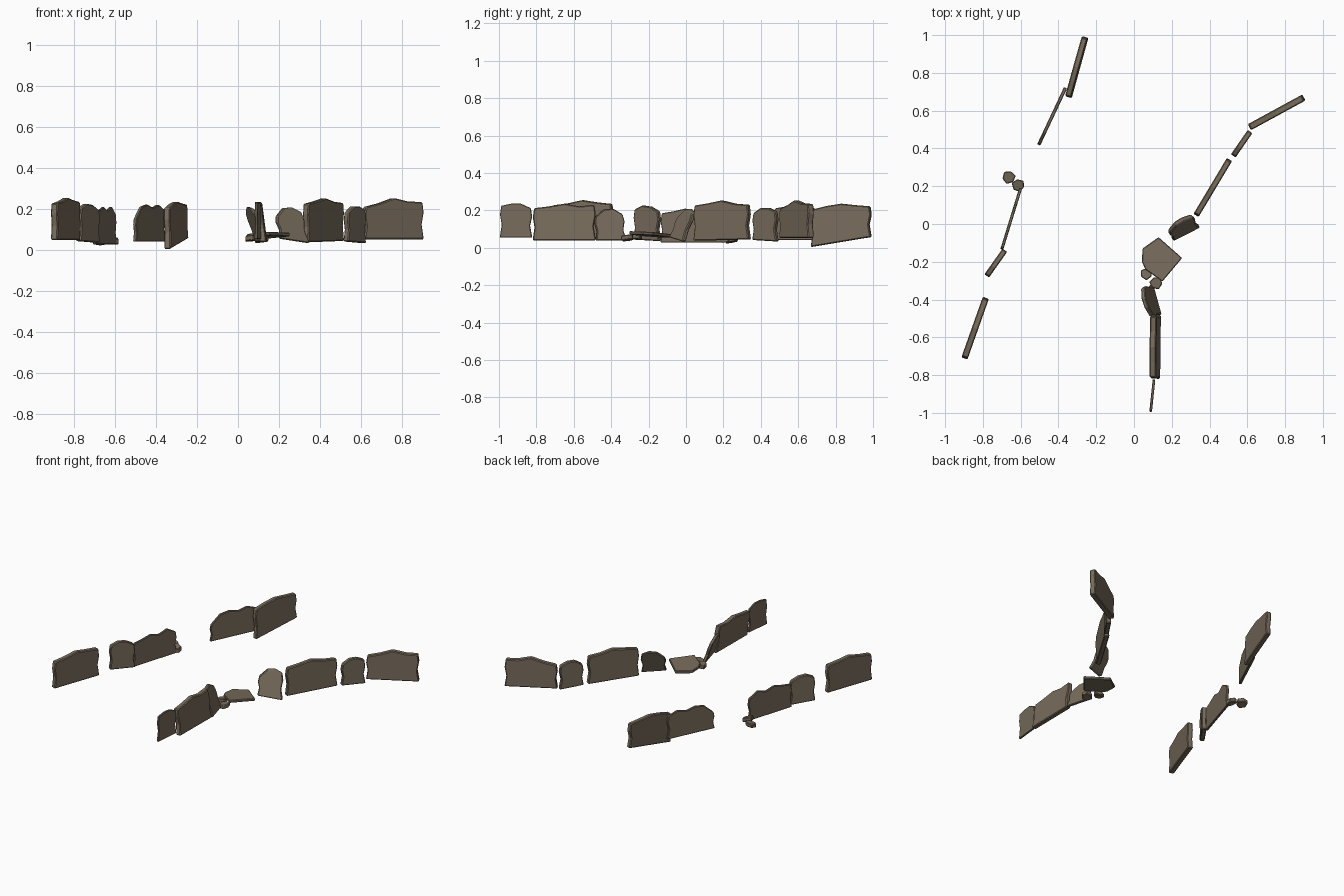
import bpy, bmesh, math
from mathutils import Vector

if "Cube" in bpy.data.objects:
    bpy.data.objects.remove(bpy.data.objects["Cube"])

stone = bpy.data.materials.new("brown stone")
stone.diffuse_color = (0.185, 0.148, 0.105, 1)
stone.use_nodes = True
stone.node_tree.nodes["Principled BSDF"].inputs["Base Color"].default_value = stone.diffuse_color


def finish(name, front, back, bevel):
    """Close two matching outlines into a chamfered solid."""
    bm = bmesh.new()
    a = [bm.verts.new(p) for p in front]
    b = [bm.verts.new(p) for p in back]
    bm.faces.new(a)
    bm.faces.new(b[::-1])
    n = len(a)
    for i in range(n):
        bm.faces.new((a[i], b[i], b[(i + 1) % n], a[(i + 1) % n]))
    bmesh.ops.recalc_face_normals(bm, faces=bm.faces)
    me = bpy.data.meshes.new(name)
    bm.to_mesh(me)
    bm.free()
    ob = bpy.data.objects.new(name, me)
    bpy.context.collection.objects.link(ob)
    me.materials.append(stone)
    mod = ob.modifiers.new("worn edges", 'BEVEL')
    mod.width = bevel
    mod.segments = 1
    return ob


def slab(name, p0, p1, thick, bottom, tops, lean=0.0):
    """Upright slab from p0 to p1: waisted ends, uneven top, lean = sideways shift of the top."""
    p0, p1 = Vector((*p0, 0)), Vector((*p1, 0))
    u = (p1 - p0).normalized()
    length = (p1 - p0).length
    side = Vector((-u.y, u.x, 0))
    zl, zr = bottom
    n = len(tops) - 1
    outline = [(0, zl), (length, zr),
               (length - 0.012, zr + (tops[-1] - zr) * 0.4),
               (length - 0.001, zr + (tops[-1] - zr) * 0.72)]
    inset = 0.008
    outline += [(inset + (length - 2 * inset) * i / n, tops[i]) for i in range(n, -1, -1)]
    outline += [(0.001, zl + (tops[0] - zl) * 0.72), (0.010, zl + (tops[0] - zl) * 0.4)]
    top, low = max(tops), min(bottom)

    def place(s, z, off):
        return p0 + u * s + side * (off + lean * (z - low) / (top - low)) + Vector((0, 0, z))
    finish(name, [place(s, z, thick / 2) for s, z in outline],
           [place(s, z, -thick / 2) for s, z in outline], min(0.005, thick * 0.2))


def plate(name, pts, z, thick, tilt=(0, 0)):
    """Fallen flat piece from a plan outline, tilted along x and y."""
    cx = sum(p[0] for p in pts) / len(pts)
    cy = sum(p[1] for p in pts) / len(pts)

    def h(p):
        return z + (p[0] - cx) * tilt[0] + (p[1] - cy) * tilt[1]
    finish(name, [(p[0], p[1], h(p)) for p in pts],
           [(p[0], p[1], h(p) + thick) for p in pts], 0.004)


def rubble(name, x, y, z, r, thick, turn, tilt):
    pts = [(x + r * k * math.cos(turn + i * math.tau / 6),
            y + r * k * math.sin(turn + i * math.tau / 6))
           for i, k in enumerate((1, 0.9, 1.05, 0.95, 1, 0.88))]
    plate(name, pts, z, thick, tilt)


# left wall, back to front
slab("left_slab_1", (-0.345, 0.67), (-0.255, 0.99), 0.032, (0.005, 0.058),
     (0.205, 0.224, 0.236, 0.228, 0.222), 0.006)
slab("left_slab_2", (-0.505, 0.418), (-0.362, 0.722), 0.018, (0.042, 0.042),
     (0.155, 0.212, 0.222, 0.206, 0.222, 0.198))
slab("left_slab_3", (-0.70, -0.135), (-0.60, 0.19), 0.016, (0.028, 0.028),
     (0.185, 0.195, 0.21, 0.192, 0.212, 0.175))
slab("left_slab_4", (-0.78, -0.275), (-0.683, -0.138), 0.03, (0.044, 0.036),
     (0.205, 0.226, 0.22, 0.195))
slab("left_slab_5", (-0.898, -0.712), (-0.784, -0.39), 0.034, (0.05, 0.05),
     (0.228, 0.238, 0.255, 0.243, 0.235))

# right wall, back to front
slab("right_slab_1", (0.61, 0.512), (0.9, 0.67), 0.036, (0.053, 0.053),
     (0.21, 0.228, 0.254, 0.237, 0.235))
slab("right_slab_2", (0.525, 0.36), (0.615, 0.49), 0.03, (0.042, 0.034),
     (0.185, 0.214, 0.214, 0.195))
slab("right_slab_3", (0.328, 0.045), (0.506, 0.342), 0.032, (0.038, 0.045),
     (0.226, 0.238, 0.253, 0.236, 0.23))
slab("right_slab_4_leaning", (0.208, -0.09), (0.345, -0.01), 0.024, (0.056, 0.034),
     (0.165, 0.205, 0.208, 0.185), 0.075)
slab("right_slab_5_leaning", (0.137, -0.482), (0.092, -0.32), 0.022, (0.04, 0.04),
     (0.165, 0.205, 0.21, 0.18), 0.06)
slab("right_slab_6", (0.122, -0.82), (0.126, -0.482), 0.034, (0.04, 0.04),
     (0.212, 0.222, 0.236, 0.222, 0.23), 0.026)
slab("right_slab_7", (0.088, -0.995), (0.106, -0.822), 0.014, (0.055, 0.055),
     (0.225, 0.236, 0.236, 0.212))

# fallen slab and loose rubble
plate("fallen_slab", [(0.13, -0.07), (0.255, -0.18), (0.15, -0.305), (0.06, -0.24),
                      (0.042, -0.2), (0.045, -0.13)], 0.062, 0.018, (0.04, -0.07))
rubble("right_rubble_1", 0.066, -0.264, 0.045, 0.034, 0.026, 0.5, (0.1, -0.1))
rubble("right_rubble_2", 0.118, -0.312, 0.04, 0.036, 0.026, 0.9, (0.15, 0.1))
rubble("left_rubble_1", -0.662, 0.247, 0.03, 0.037, 0.026, 0.2, (0.1, 0.2))
rubble("left_rubble_2", -0.612, 0.205, 0.036, 0.036, 0.03, 0.7, (-0.3, 0.1))
